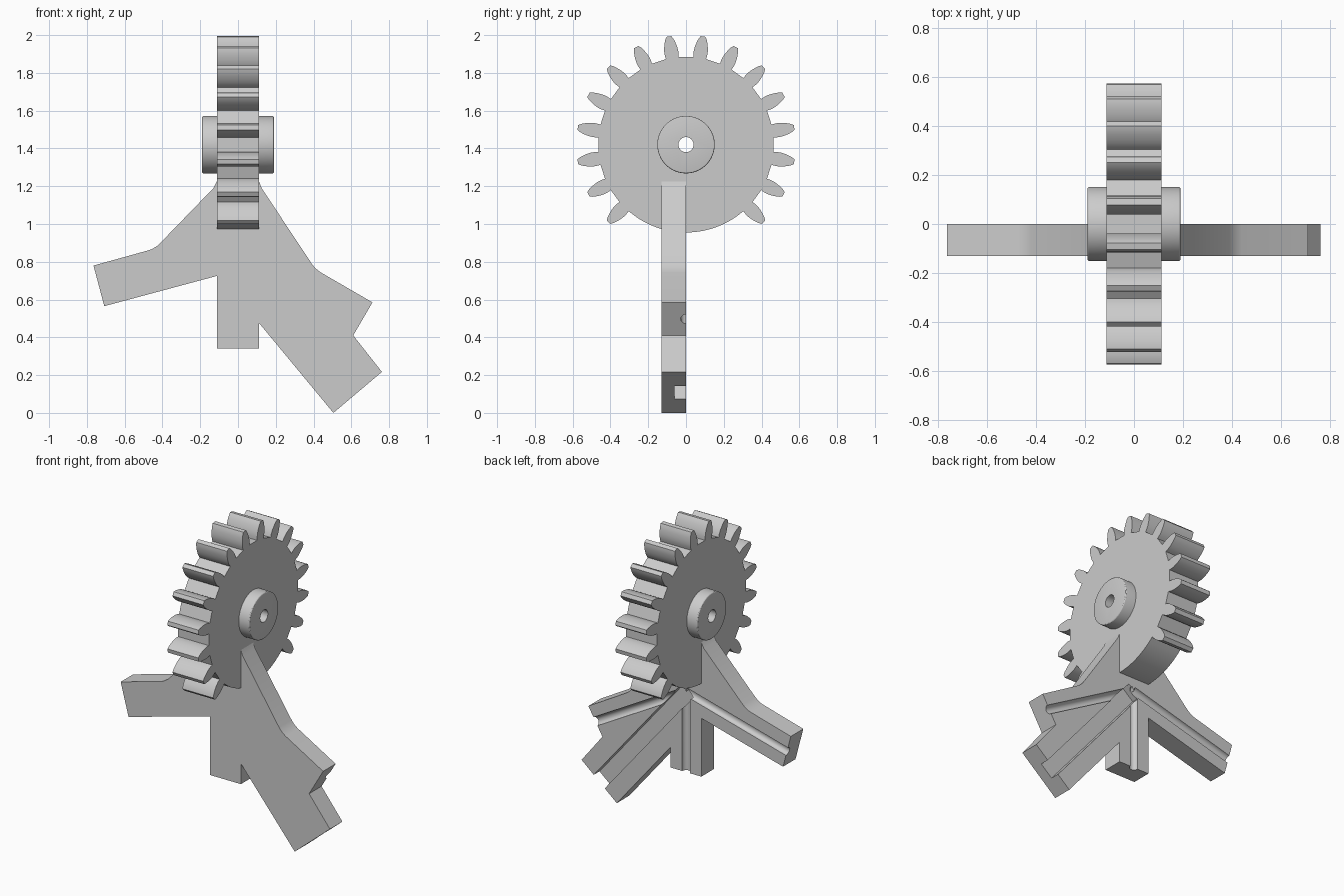
import bpy
import bmesh
from math import radians, sin, cos, atan2, pi
from mathutils import Vector

cube = bpy.data.objects.get("Cube")
if cube:
    bpy.data.objects.remove(cube, do_unlink=True)

# Single plain grey
grey = bpy.data.materials.new("plain grey")
grey.use_nodes = True
colour = (0.6, 0.6, 0.6, 1)
grey.diffuse_color = colour
grey.node_tree.nodes["Principled BSDF"].inputs["Base Color"].default_value = colour

GEAR_Z = 1.42        # axle height
HALF_WIDTH = 0.112   # half the gear's thickness
ARM_HUB = Vector((0, 0, 0.87))


def prism(name, points, depth, round_corners=()):
    """Extrude a closed outline along a vector, rounding chosen corners."""
    bm = bmesh.new()
    face = bm.faces.new([bm.verts.new(p) for p in points])
    result = bmesh.ops.extrude_face_region(bm, geom=[face], use_keep_orig=True)
    moved = [v for v in result["geom"] if isinstance(v, bmesh.types.BMVert)]
    bmesh.ops.translate(bm, verts=moved, vec=depth)
    bmesh.ops.recalc_face_normals(bm, faces=bm.faces)
    bm.verts.ensure_lookup_table()
    n = len(points)
    edges = [e for e in bm.edges for i in round_corners
             if bm.verts[i] in e.verts and all(v.index % n == i for v in e.verts)]
    if edges:
        bmesh.ops.bevel(bm, geom=edges, offset=0.035, segments=4,
                        profile=0.5, affect='EDGES')
    mesh = bpy.data.meshes.new(name)
    bm.to_mesh(mesh)
    bm.free()
    obj = bpy.data.objects.new(name, mesh)
    bpy.context.collection.objects.link(obj)
    return obj


def activate(obj):
    bpy.ops.object.select_all(action='DESELECT')
    obj.select_set(True)
    bpy.context.view_layer.objects.active = obj


def cut(obj, cutter):
    activate(obj)
    mod = obj.modifiers.new("cut", 'BOOLEAN')
    mod.operation = 'DIFFERENCE'
    mod.solver = 'EXACT'
    mod.object = cutter
    bpy.ops.object.modifier_apply(modifier=mod.name)
    bpy.data.objects.remove(cutter, do_unlink=True)


def bore(obj):
    bpy.ops.mesh.primitive_cylinder_add(vertices=32, radius=0.04, depth=1,
                                        location=(0, 0, GEAR_Z), rotation=(0, pi / 2, 0))
    cut(obj, bpy.context.object)


def finish(obj):
    obj.data.materials.clear()
    obj.data.materials.append(grey)
    activate(obj)
    bpy.ops.object.shade_smooth_by_angle(angle=radians(25))


# Gear: twenty tooth positions, the lowest four left plain
ROOT = 0.465
FLANK = [(ROOT, 0.034), (0.485, 0.037), (0.505, 0.037), (0.525, 0.034),
         (0.545, 0.029), (0.565, 0.022), (0.58, 0.013)]
outline = []
for k in range(20):
    middle = 9 + 18 * k
    if 140 < middle < 220:
        polar = [(ROOT, radians(middle + step)) for step in range(-9, 9, 3)]
    else:
        rising = [(r, radians(middle) - w / r) for r, w in FLANK]
        falling = [(r, radians(middle) + w / r) for r, w in reversed(FLANK)]
        polar = rising + falling
    outline += [(-HALF_WIDTH, r * sin(a), GEAR_Z + r * cos(a)) for r, a in polar]
gear = prism("gear", outline, (2 * HALF_WIDTH, 0, 0))
bore(gear)
finish(gear)

# Hub through the gear with softened rims
bpy.ops.mesh.primitive_cylinder_add(vertices=64, radius=0.152, depth=0.38,
                                    location=(0, 0, GEAR_Z), rotation=(0, pi / 2, 0))
hub = bpy.context.object
hub.name = "hub"
soft = hub.modifiers.new("soft rim", 'BEVEL')
soft.width = 0.008
soft.segments = 3
soft.limit_method = 'ANGLE'
bpy.ops.object.modifier_apply(modifier=soft.name)
bore(hub)
finish(hub)

# Branching arm plate that carries the gear
plate = [(-0.11, 1.23), (-0.13, 1.19), (-0.44, 0.87), (-0.765, 0.78), (-0.708, 0.565),
         (-0.112, 0.725), (-0.112, 0.34), (0.112, 0.34), (0.112, 0.475),
         (0.505, 0), (0.762, 0.217), (0.61, 0.41), (0.712, 0.585),
         (0.41, 0.76), (0.125, 1.19), (0.11, 1.23)]
arms = prism("branching_arms", [(x, -0.13, z) for x, z in plate], (0, 0.13, 0),
             round_corners=(2, 13))


# Grooves along the back of every arm, meeting below the gear
def groove(end_x, end_z, square=False):
    end = Vector((end_x, 0, end_z))
    along = (end - ARM_HUB).normalized()
    reach = end + along * 0.05
    middle = (ARM_HUB + reach) / 2
    length = (reach - ARM_HUB).length
    turn = (0, atan2(along.x, along.z), 0)
    if square:
        bpy.ops.mesh.primitive_cube_add(size=1, location=middle, rotation=turn)
        bpy.context.object.scale = (0.105, 0.12, length)
    else:
        bpy.ops.mesh.primitive_cylinder_add(vertices=24, radius=0.028, depth=length,
                                            location=middle, rotation=turn)
    bpy.context.view_layer.update()
    cut(arms, bpy.context.object)


groove(-0.736, 0.672)
groove(0.661, 0.497)
groove(0, 0.34)
groove(0.633, 0.108, square=True)
finish(arms)
